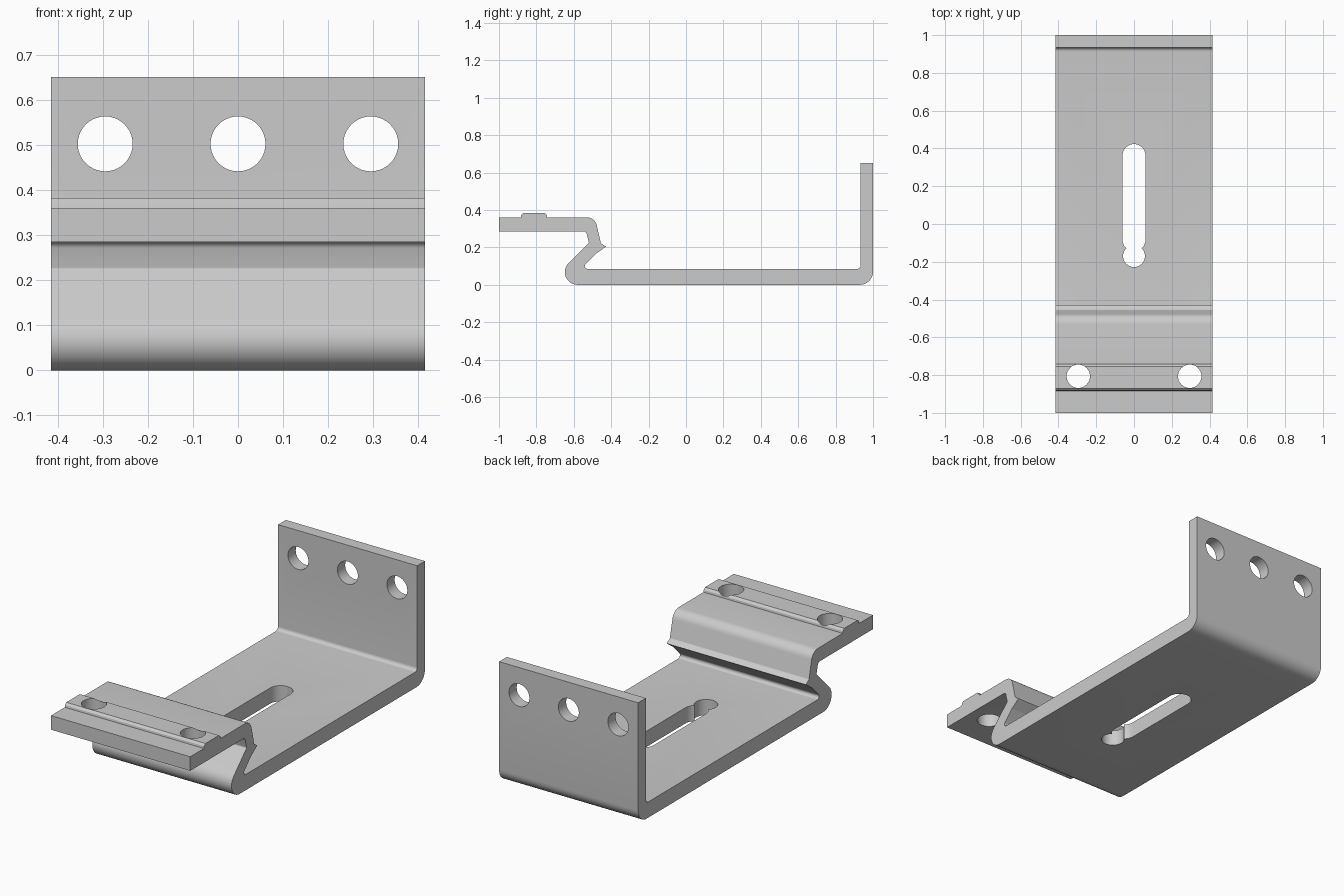
import bpy, bmesh
from math import pi, cos, sin, tan, acos
from mathutils import Vector, Matrix

if "Cube" in bpy.data.objects:
    bpy.data.objects.remove(bpy.data.objects["Cube"])

HALF_W = 0.415


def rounded(corners):
    """Turn (y, z, radius) corners into an outline with arcs at the bends."""
    out = []
    n = len(corners)
    for i, (y, z, r) in enumerate(corners):
        p = Vector((y, z))
        if r == 0:
            out.append(p)
            continue
        a = (Vector(corners[i - 1][:2]) - p).normalized()
        b = (Vector(corners[(i + 1) % n][:2]) - p).normalized()
        half = acos(max(-1, min(1, a.dot(b)))) / 2
        centre = p + (a + b).normalized() * (r / sin(half))
        start = p + a * (r / tan(half)) - centre
        end = p + b * (r / tan(half)) - centre
        sweep = start.angle_signed(end)
        steps = max(3, round(abs(sweep) / (pi / 16)))
        for k in range(steps + 1):
            t = -sweep * k / steps
            out.append(centre + Vector((start.x * cos(t) - start.y * sin(t),
                                        start.x * sin(t) + start.y * cos(t))))
    return out


def prism(name, outline, vector):
    """Extrude a closed 3D outline along a vector."""
    bm = bmesh.new()
    face = bm.faces.new([bm.verts.new(p) for p in outline])
    new = bmesh.ops.extrude_face_region(bm, geom=[face])["geom"]
    bmesh.ops.translate(bm, vec=vector,
                        verts=[v for v in new if isinstance(v, bmesh.types.BMVert)])
    bmesh.ops.recalc_face_normals(bm, faces=bm.faces)
    mesh = bpy.data.meshes.new(name)
    bm.to_mesh(mesh)
    bm.free()
    obj = bpy.data.objects.new(name, mesh)
    bpy.context.collection.objects.link(obj)
    return obj


def slot_outline(x, y0, y1, r, steps=20):
    """Circle (y0 == y1) or round-ended slot, in the xy plane."""
    pts = []
    for cy, a0 in ((y1, 0), (y0, pi)):
        for k in range(steps + (y0 != y1)):
            a = a0 + pi * k / steps
            pts.append(Vector((x + r * cos(a), cy + r * sin(a), 0)))
    return pts


# Side profile: base, upright plate, hooked front bend and ribbed top flange
profile = rounded([
    (-0.744, 0, 0.068), (1, 0, 0.07), (1, 0.652, 0), (0.934, 0.652, 0),
    (0.934, 0.085, 0.02), (-0.562, 0.085, 0.015),
    (-0.480, 0.167, 0.01), (-0.428, 0.204, 0), (-0.455, 0.222, 0.008),
    (-0.487, 0.361, 0.055),
    (-0.742, 0.361, 0), (-0.744, 0.372, 0), (-0.755, 0.383, 0),
    (-0.870, 0.383, 0), (-0.881, 0.372, 0), (-0.883, 0.361, 0),
    (-1, 0.361, 0), (-1, 0.285, 0),
    (-0.534, 0.285, 0.018), (-0.519, 0.225, 0.006),
])
bracket = prism("bracket", [Vector((-HALF_W, p.x, p.y)) for p in profile],
                Vector((2 * HALF_W, 0, 0)))

# Cutters: keyhole slot in the base, flange holes, upright plate holes
up = Vector((0, 0, 1))
low = Matrix.Translation((0, 0, -0.2))
high = Matrix.Translation((0, 0, 0.15))
upright = Matrix.Translation((0, 1.2, 0.503)) @ Matrix.Rotation(pi / 2, 4, 'X')
holes = [(slot_outline(0, -0.083, 0.362, 0.061), low, up * 0.4),
         (slot_outline(0, -0.17, -0.17, 0.058), low, up * 0.4)]
holes += [(slot_outline(x, -0.806, -0.806, 0.062), high, up * 0.5)
          for x in (-0.295, 0.295)]
holes += [(slot_outline(x, 0, 0, 0.061), upright, up * 0.5)
          for x in (-0.295, 0, 0.295)]

cutters = []
for outline, matrix, depth in holes:
    cutter = prism("hole_cutter", [matrix @ p for p in outline],
                   matrix.to_3x3() @ depth)
    cutter.hide_render = True
    cutters.append(cutter)
    mod = bracket.modifiers.new("hole", 'BOOLEAN')
    mod.operation = 'DIFFERENCE'
    mod.solver = 'EXACT'
    mod.object = cutter

# Bake the holes, drop the cutters and smooth the bends
bpy.context.view_layer.update()
graph = bpy.context.evaluated_depsgraph_get()
baked = bpy.data.meshes.new_from_object(bracket.evaluated_get(graph))
bracket.modifiers.clear()
bracket.data = baked
for cutter in cutters:
    bpy.data.objects.remove(cutter)
bpy.context.view_layer.objects.active = bracket
bracket.select_set(True)
bpy.ops.object.shade_smooth_by_angle(angle=pi / 6)
